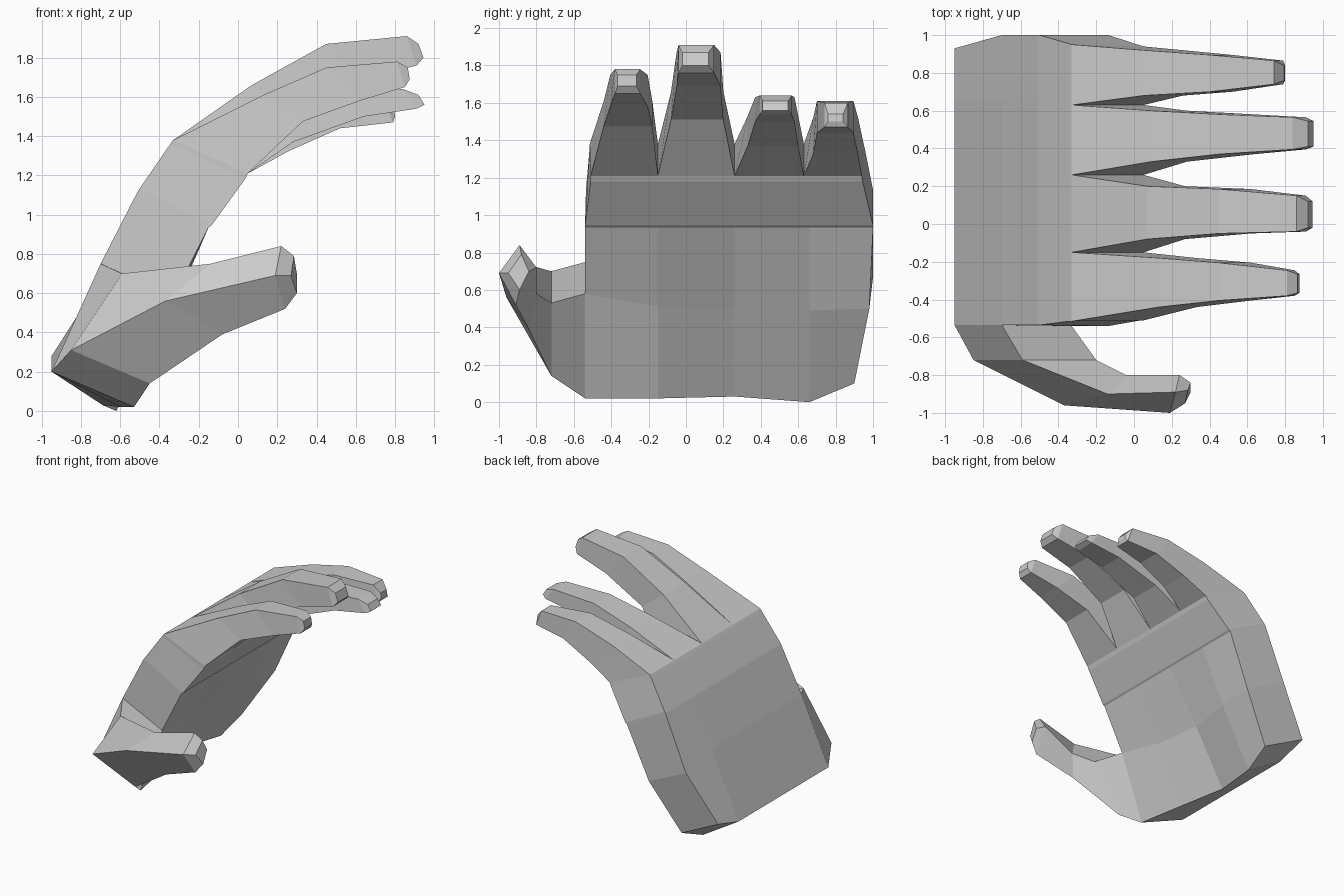
import bpy, bmesh
from mathutils import Vector


def loft(name, rings, skip=(), cap_start=False, cap_end=False):
    """Bridge equal-length rings of points; skip holds (ring, side) faces left open."""
    bm = bmesh.new()
    vs = [[bm.verts.new(p) for p in r] for r in rings]
    n = len(rings[0])
    for i in range(len(rings) - 1):
        for j in range(n):
            if (i, j) not in skip:
                k = (j + 1) % n
                bm.faces.new((vs[i][j], vs[i][k], vs[i + 1][k], vs[i + 1][j]))
    if cap_start:   # strip of quads between the back half and the palm half
        for j in range(n // 2 - 1):
            bm.faces.new((vs[0][j], vs[0][j + 1], vs[0][n - 2 - j], vs[0][n - 1 - j]))
    if cap_end:
        bm.faces.new(vs[-1])
    bmesh.ops.recalc_face_normals(bm, faces=bm.faces)
    # make sure normals of open shells point outwards
    c = sum((v.co for v in bm.verts), Vector()) / len(bm.verts)
    if sum(f.normal.dot(f.calc_center_median() - c) * f.calc_area() for f in bm.faces) < 0:
        bmesh.ops.reverse_faces(bm, faces=bm.faces)
    me = bpy.data.meshes.new(name)
    bm.to_mesh(me)
    bm.free()
    ob = bpy.data.objects.new(name, me)
    bpy.context.collection.objects.link(ob)
    return ob


# Palm: rows of (back x, back z, palm x, palm z) swept over the columns in y
rows = [(-0.95, 0.20, -0.53, 0.02), (-0.70, 0.75, -0.33, 0.58),
        (-0.51, 1.12, -0.15, 0.935), (-0.50, 1.135, -0.135, 0.945),
        (-0.345, 1.36, 0.035, 1.18), (-0.33, 1.38, 0.05, 1.21)]
palm = []
for i, (dx, dz, px, pz) in enumerate(rows):
    top = i >= 4
    mid = [-0.15, 0.26, 0.63 if top else 0.66]
    back_y = [-0.515 if top else -0.535] + mid + [(0.93, 1.0, 1.0, 1.0, 0.955, 0.95)[i]]
    palm_y = [-0.51 if top else -0.54] + mid + [(0.90, 0.98, 1.0, 1.0, 0.945, 0.94)[i]]
    palm.append([[dx, y, dz] for y in back_y] + [[px, y, pz] for y in reversed(palm_y)])

# Rounded heel and hollow of the palm: (x, z) from the little-finger side inwards
heel = [(-0.59, 0.10), (-0.62, 0.0), (-0.69, 0.03), (-0.60, 0.02)]
hollow = [(-0.34, 0.50), (-0.36, 0.49), (-0.42, 0.50), (-0.38, 0.51)]
for ring, shape in zip(palm, (heel, hollow)):
    for j, (x, z) in enumerate(shape):
        ring[5 + j][0], ring[5 + j][2] = x, z
palm[0][4][2] = 0.28
palm[1][4][2] = 0.67
loft("palm", palm, skip={(0, 9)}, cap_start=True)

# Thumb grows out of the open side face of the palm
loft("thumb", [
    [palm[1][0], palm[1][9], palm[0][9], palm[0][0]],
    [(-0.59, -0.72, 0.70), (-0.20, -0.72, 0.53), (-0.45, -0.72, 0.14), (-0.85, -0.72, 0.31)],
    [(-0.14, -0.90, 0.75), (-0.04, -0.80, 0.58), (-0.08, -0.84, 0.39), (-0.37, -0.96, 0.56)],
    [(0.22, -0.89, 0.84), (0.24, -0.80, 0.72), (0.24, -0.91, 0.52), (0.19, -1.0, 0.69)],
    [(0.285, -0.88, 0.79), (0.30, -0.84, 0.70), (0.30, -0.89, 0.60), (0.27, -0.95, 0.69)],
], cap_end=True)

# Fingers: per joint (y low, y high, back x, back z, underside x, underside z)
fingers = {
    "index_finger": [(-0.44, -0.18, 0.13, 1.61, 0.33, 1.475), (-0.405, -0.205, 0.45, 1.75, 0.62, 1.58),
                     (-0.38, -0.245, 0.81, 1.78, 0.85, 1.65), (-0.365, -0.265, 0.865, 1.75, 0.875, 1.69)],
    "middle_finger": [(-0.08, 0.20, 0.07, 1.66, 0.27, 1.51), (-0.05, 0.185, 0.45, 1.87, 0.62, 1.69),
                      (-0.04, 0.15, 0.86, 1.91, 0.91, 1.76), (-0.02, 0.12, 0.92, 1.87, 0.945, 1.80)],
    "ring_finger": [(0.33, 0.60, 0.09, 1.53, 0.28, 1.37), (0.37, 0.58, 0.45, 1.63, 0.64, 1.50),
                    (0.395, 0.565, 0.84, 1.64, 0.91, 1.54), (0.41, 0.545, 0.92, 1.61, 0.95, 1.56)],
    "little_finger": [(0.68, 0.92, 0.05, 1.52, 0.26, 1.325), (0.70, 0.895, 0.40, 1.61, 0.52, 1.44),
                      (0.74, 0.865, 0.74, 1.60, 0.79, 1.47), (0.76, 0.84, 0.795, 1.54, 0.80, 1.50)],
}
for c, (name, joints) in enumerate(fingers.items()):
    t = palm[-1]
    rings = [[t[c], t[c + 1], t[8 - c], t[9 - c]]]
    for y0, y1, dx, dz, px, pz in joints:
        rings.append([(dx, y0, dz), (dx, y1, dz), (px, y1, pz), (px, y0, pz)])
    loft(name, rings, cap_end=True)
